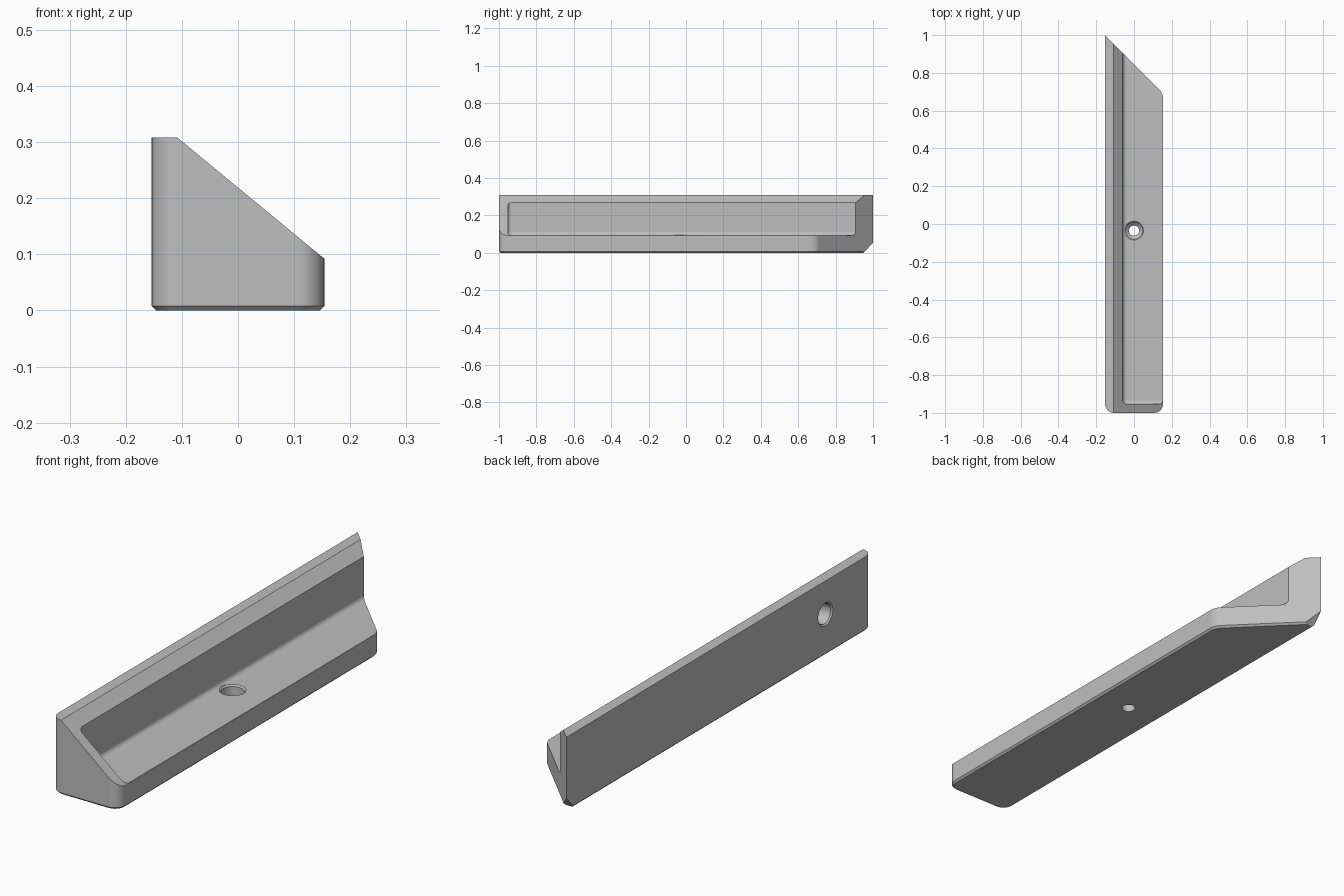
import bpy
import bmesh
import math
from mathutils import Matrix

cube = bpy.data.objects.get("Cube")
if cube:
    bpy.data.objects.remove(cube, do_unlink=True)

HALF, TOP, FLOOR = 0.154, 0.308, 0.093

grey = bpy.data.materials.new("plain_grey")
grey.use_nodes = True
grey.diffuse_color = (0.52, 0.52, 0.52, 1)
grey.node_tree.nodes["Principled BSDF"].inputs["Base Color"].default_value = grey.diffuse_color


def to_object(name, bm):
    bmesh.ops.recalc_face_normals(bm, faces=bm.faces)
    mesh = bpy.data.meshes.new(name)
    bm.to_mesh(mesh)
    bm.free()
    mesh.materials.append(grey)
    obj = bpy.data.objects.new(name, mesh)
    bpy.context.collection.objects.link(obj)
    return obj


def prism(points, offset):
    """Extrude a closed outline along an offset vector."""
    bm = bmesh.new()
    face = bm.faces.new([bm.verts.new(p) for p in points])
    grown = bmesh.ops.extrude_face_region(bm, geom=[face], use_keep_orig=True)
    verts = [v for v in grown["geom"] if isinstance(v, bmesh.types.BMVert)]
    bmesh.ops.translate(bm, verts=verts, vec=offset)
    bmesh.ops.recalc_face_normals(bm, faces=bm.faces)
    return bm


def turned(name, profile, matrix, sides=40):
    """Solid of revolution from (radius, height) pairs."""
    bm = bmesh.new()
    rings = []
    for r, h in profile:
        angles = [math.tau * i / sides for i in range(sides)]
        rings.append([bm.verts.new((r * math.cos(a), r * math.sin(a), h)) for a in angles])
    for low, high in zip(rings, rings[1:]):
        for i in range(sides):
            j = (i + 1) % sides
            bm.faces.new((low[i], low[j], high[j], high[i]))
    bm.faces.new(rings[0])
    bm.faces.new(rings[-1])
    bm.transform(matrix)
    return to_object(name, bm)


# Mitred block with rounded upright corners and a chamfered underside
outline = [(-HALF, -1, 0), (HALF, -1, 0), (HALF, 1 - 2 * HALF, 0), (-HALF, 1, 0)]
bm = prism(outline, (0, 0, TOP))


def upright_edges(test):
    return [e for e in bm.edges
            if abs(e.verts[0].co.z - e.verts[1].co.z) > 0.1 and test(e.verts[0].co)]


bmesh.ops.bevel(bm, geom=upright_edges(lambda c: c.y < -0.9), offset=0.048,
                segments=8, profile=0.5, affect='EDGES')
bmesh.ops.bevel(bm, geom=upright_edges(lambda c: c.x > 0.1 and c.y > 0), offset=0.025,
                segments=5, profile=0.5, affect='EDGES')
underside = [e for e in bm.edges if all(v.co.z < 0.001 for v in e.verts)]
bmesh.ops.bevel(bm, geom=underside, offset=0.008, segments=1, affect='EDGES')
rail = to_object("angled_rail", bm)

# Sloping front cut
slope = (0.092 - TOP) / (HALF + 0.108)
wedge = [(x, -1.5, TOP + slope * (x + 0.108)) for x in (-0.168, 0.4)]
wedge += [(0.4, -1.5, 0.6), (-0.168, -1.5, 0.6)]
cutters = [to_object("slope_cutter", prism(wedge, (0, 3, 0)))]

# Long pocket with softened inner edges, open at the mitred end
pocket = [(-0.06, -0.953, FLOOR), (0.4, -0.953, FLOOR), (0.4, 1.3, FLOOR), (-0.06, 1.3, FLOOR)]
bm = prism(pocket, (0, 0, 0.6))
bmesh.ops.bevel(bm, geom=bm.edges[:], offset=0.02, segments=5, profile=0.5, affect='EDGES')
cutters.append(to_object("pocket_cutter", bm))

# Clipped lower tip of the mitre
tip = [(-0.3, 0.9, -0.055), (-0.3, 1.1, 0.165), (-0.3, 1.1, -0.055)]
cutters.append(to_object("tip_cutter", prism(tip, (0.6, 0, 0))))

# Stepped screw hole through the floor
cutters.append(turned("floor_hole_cutter",
                      [(0.027, -0.1), (0.027, 0.035), (0.044, 0.05), (0.044, FLOOR - 0.006),
                       (0.05, FLOOR), (0.05, 0.15)],
                      Matrix.Translation((0, -0.035, 0))))

# Blind hole in the upright back
cutters.append(turned("back_hole_cutter",
                      [(0.042, -0.07), (0.042, -0.006), (0.048, 0), (0.048, 0.1)],
                      Matrix.Translation((-HALF, -0.69, 0.17))
                      @ Matrix.Rotation(-math.pi / 2, 4, 'Y')))

for cutter in cutters:
    cut = rail.modifiers.new(cutter.name, 'BOOLEAN')
    cut.operation = 'DIFFERENCE'
    cut.solver = 'EXACT'
    cut.object = cutter
    cutter.hide_render = True

# Keep the finished cut shape and drop the cutters
bpy.context.view_layer.update()
evaluated = rail.evaluated_get(bpy.context.evaluated_depsgraph_get())
finished = bpy.data.meshes.new_from_object(evaluated)
rail.modifiers.clear()
rail.data = finished
finished.materials.clear()
finished.materials.append(grey)
for polygon in finished.polygons:
    polygon.material_index = 0
for cutter in cutters:
    bpy.data.objects.remove(cutter, do_unlink=True)

# Smooth rounded parts, crisp edges elsewhere
bpy.ops.object.select_all(action='DESELECT')
rail.select_set(True)
bpy.context.view_layer.objects.active = rail
bpy.ops.object.shade_smooth_by_angle(angle=math.radians(30))
weighted = rail.modifiers.new("even_shading", 'WEIGHTED_NORMAL')
weighted.keep_sharp = True
